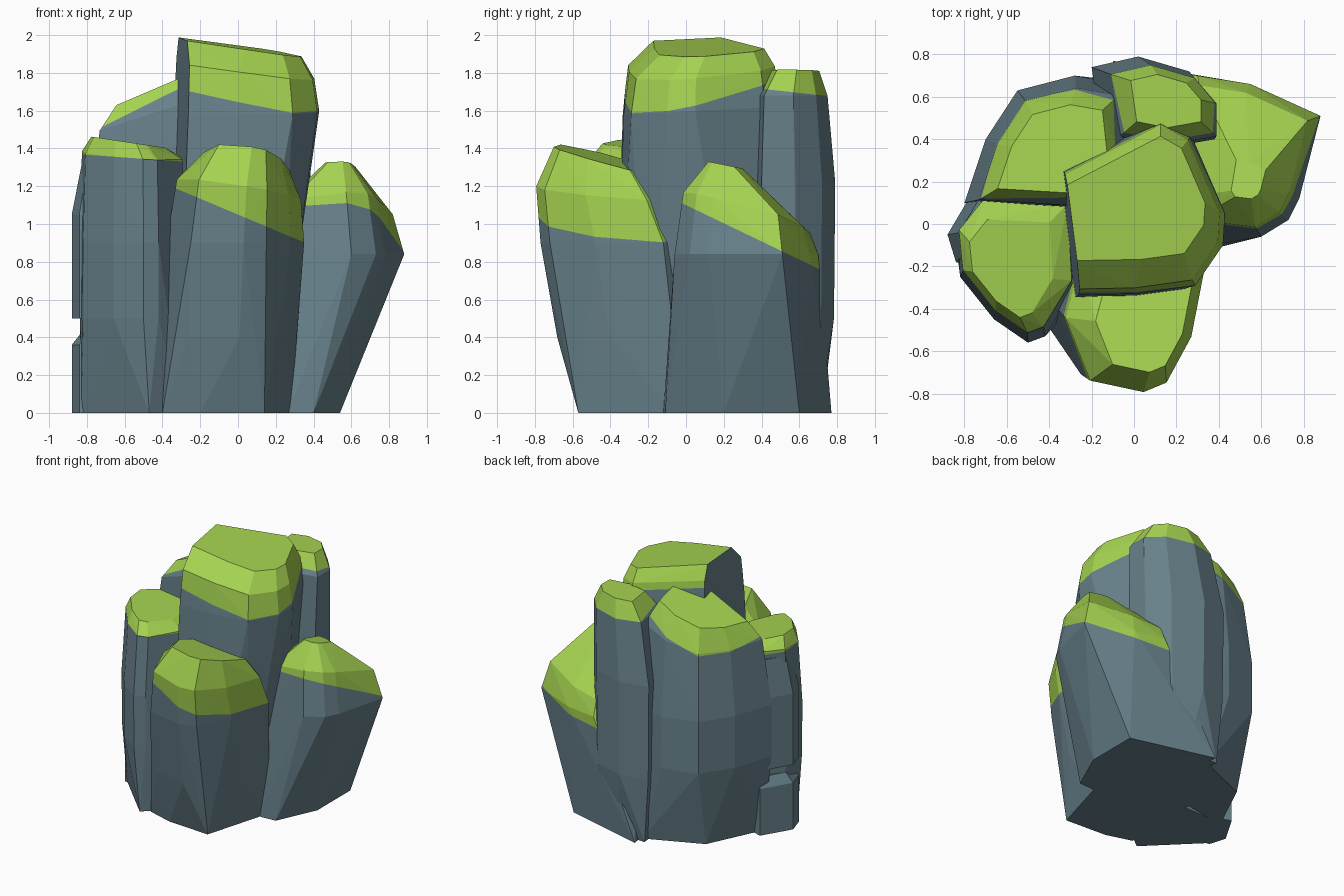
import bpy, bmesh
from mathutils import Vector


def material(name, rgb):
    m = bpy.data.materials.new(name)
    m.diffuse_color = (*rgb, 1)
    return m


STONE = material("slate_stone", (0.138, 0.22, 0.258))
MOSS = material("moss_green", (0.375, 0.645, 0.08))


def rock(name, foot, plan, levels, moss=None, cut=None):
    """Faceted column: foot outline on the ground plus the plan outline repeated
    per level, wrapped in a hull. level = (z, scale, dx, dy, slope_x, slope_y);
    moss = (z0, slope_x, slope_y)."""
    cx = (min(p[0] for p in plan) + max(p[0] for p in plan)) / 2
    cy = (min(p[1] for p in plan) + max(p[1] for p in plan)) / 2
    bm = bmesh.new()
    for x, y in foot:
        bm.verts.new((x, y, 0))
    for z, s, dx, dy, sx, sy in levels:
        for x, y in plan:
            u, v = s * (x - cx) + dx, s * (y - cy) + dy
            bm.verts.new((cx + u, cy + v, z + sx * u + sy * v))
    res = bmesh.ops.convex_hull(bm, input=bm.verts[:])
    junk = {g for g in res["geom_interior"] + res["geom_unused"]
            if isinstance(g, bmesh.types.BMVert)}
    bmesh.ops.delete(bm, geom=list(junk), context='VERTS')

    # optional flat broken side
    if cut:
        co, no = cut
        r = bmesh.ops.bisect_plane(bm, geom=bm.verts[:] + bm.edges[:] + bm.faces[:],
                                   plane_co=co, plane_no=no, clear_outer=True)
        edges = [g for g in r["geom_cut"] if isinstance(g, bmesh.types.BMEdge)]
        bmesh.ops.holes_fill(bm, edges=edges, sides=0)

    # moss line: slice the rock and colour what lies above it
    if moss:
        z0, mx, my = moss
        bmesh.ops.bisect_plane(bm, geom=bm.verts[:] + bm.edges[:] + bm.faces[:],
                               plane_co=(0, 0, z0), plane_no=Vector((-mx, -my, 1)).normalized())
    bmesh.ops.recalc_face_normals(bm, faces=bm.faces[:])
    for f in bm.faces:
        c = f.calc_center_median()
        above = moss and c.z > moss[0] + moss[1] * c.x + moss[2] * c.y
        broken = cut and f.normal.dot(Vector(cut[1]).normalized()) > 0.99
        f.material_index = 1 if above and not broken else 0
    me = bpy.data.meshes.new(name)
    bm.to_mesh(me)
    bm.free()
    me.materials.append(STONE)
    me.materials.append(MOSS)
    ob = bpy.data.objects.new(name, me)
    bpy.context.collection.objects.link(ob)
    return ob


# tall middle column with a bare broken left side
rock("center_column",
     [(-0.5, 0.2), (-0.45, -0.38), (0.0, -0.38), (0.2, -0.2), (0.2, 0.3), (0, 0.45)],
     [(-0.6, 0.12), (-0.55, -0.34), (0.0, -0.33), (0.29, -0.29), (0.42, -0.1),
      (0.43, 0.05), (0.27, 0.42), (0.13, 0.5)],
     [(1.6, 1, 0, 0, 0, 0.05), (1.84, 0.93, 0.01, 0.0, -0.14, 0.06),
      (1.95, 0.7, 0.06, 0.04, -0.15, 0.03)],
     moss=(1.71, -0.22, 0.2), cut=((-0.3, 0, 1.75), (-1, -0.13, 0.04)))

# broad column at the back left
rock("back_left_column",
     [(-0.72, 0.08), (-0.52, 0.5), (-0.1, 0.68), (0, 0.2)],
     [(-0.8, 0.1), (-0.7, 0.4), (-0.55, 0.63), (-0.28, 0.7), (-0.05, 0.66),
      (0.0, 0.2), (-0.3, 0.07)],
     [(0.6, 1, 0, 0, 0, 0), (1.0, 1, 0, 0, 0, 0),
      (1.56, 0.88, 0.02, -0.02, 0.32, -0.15), (1.71, 0.66, 0.02, -0.03, 0.42, -0.1)],
     moss=(1.91, 0.5, -0.3))

# column at the front left
rock("left_column",
     [(-0.83, -0.17), (-0.47, -0.53), (-0.3, -0.4), (-0.3, 0.1), (-0.7, 0.1)],
     [(-0.84, -0.05), (-0.82, -0.25), (-0.66, -0.45), (-0.5, -0.56),
      (-0.42, -0.53), (-0.28, -0.3), (-0.3, 0.08), (-0.72, 0.1)],
     [(0.5, 0.99, 0, 0, 0, 0), (0.9, 1, 0, 0, 0, 0),
      (1.36, 0.95, 0, 0.03, -0.06, 0.05), (1.43, 0.7, -0.02, 0.02, -0.15, 0)],
     moss=(1.31, -0.07, 0))

# thin slab and foot with a gap between them on the far left
slab = [(-0.88, -0.05), (-0.84, -0.18), (-0.72, -0.2), (-0.6, 0.12), (-0.75, 0.17)]
rock("left_slab", [], slab, [(0.5, 1, 0, 0, 0, 0), (1.05, 1, 0, 0, 0, 0),
                             (1.33, 0.75, 0.02, 0, 0, 0)])
rock("left_foot", slab, slab, [(0.36, 1, 0, 0, 0, 0), (0.43, 0.75, 0.02, 0, 0, 0)])

# short column in front
rock("front_column",
     [(-0.4, -0.49), (-0.2, -0.55), (0.14, -0.57), (0.28, -0.08), (-0.4, 0.0)],
     [(-0.38, -0.4), (-0.25, -0.73), (0.03, -0.79), (0.15, -0.74), (0.28, -0.5),
      (0.35, -0.14), (0.25, -0.05), (-0.3, -0.1)],
     [(0.4, 0.95, -0.02, 0.09, 0, 0),
      (0.9, 1, 0, 0.02, 0, 0), (1.19, 0.9, 0.02, -0.04, -0.15, -0.05),
      (1.35, 0.62, 0.06, -0.05, -0.12, -0.25)],
     moss=(1.05, -0.42, 0))

# leaning rock on the right, with a foot reaching far back
rock("right_column",
     [(0.26, -0.12), (0.4, -0.11), (0.54, 0.2), (0.54, 0.6), (-0.1, 0.77), (0, 0.1)],
     [(0.28, -0.02), (0.6, -0.06), (0.73, 0.02), (0.78, 0.12), (0.88, 0.51),
      (0.55, 0.66), (0.3, 0.7), (0.2, 0.1)],
     [(0.84, 1, 0, 0, 0, 0), (1.07, 0.88, -0.02, 0, 0.1, -0.28),
      (1.29, 0.24, 0.0, -0.11, 0, -0.2)],
     moss=(1.1, 0, -0.48))

# slim column at the back
rock("back_column",
     [(-0.15, 0.72), (0.1, 0.7), (0.3, 0.5), (-0.1, 0.4)],
     [(-0.2, 0.74), (0.02, 0.79), (0.26, 0.72), (0.38, 0.58), (0.38, 0.4),
      (0.1, 0.35), (-0.15, 0.4)],
     [(0.5, 0.97, 0, 0, 0, 0), (1.22, 1, 0, 0, 0, 0),
      (1.68, 0.86, 0.05, -0.01, 0, 0), (1.81, 0.57, 0.06, 0.01, 0.03, 0)],
     moss=(1.76, 0, -0.11))
